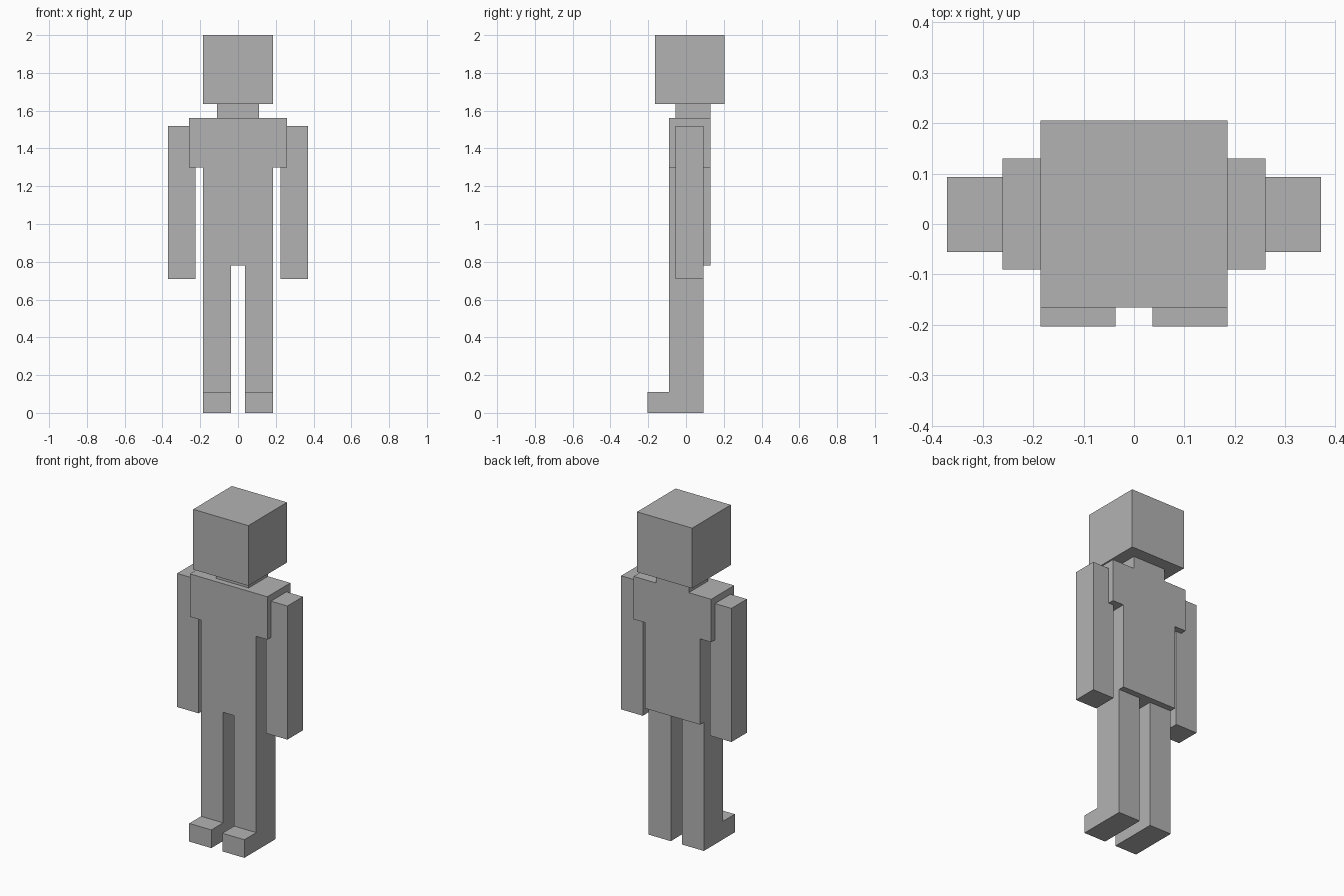
import bpy
import bmesh

if "Cube" in bpy.data.objects:
    bpy.data.objects.remove(bpy.data.objects["Cube"], do_unlink=True)

GREY = (0.45, 0.45, 0.45, 1.0)
grey = bpy.data.materials.new("plain grey")
grey.use_nodes = True
grey.diffuse_color = GREY
grey.node_tree.nodes["Principled BSDF"].inputs["Base Color"].default_value = GREY


def extrude_profile(name, points, offset):
    """Extrude a flat outline along the offset into a closed solid."""
    bm = bmesh.new()
    face = bm.faces.new([bm.verts.new(p) for p in points])
    result = bmesh.ops.extrude_face_region(bm, geom=[face], use_keep_orig=True)
    moved = [v for v in result["geom"] if isinstance(v, bmesh.types.BMVert)]
    bmesh.ops.translate(bm, vec=offset, verts=moved)
    bmesh.ops.recalc_face_normals(bm, faces=bm.faces)
    mesh = bpy.data.meshes.new(name)
    bm.to_mesh(mesh)
    bm.free()
    mesh.materials.append(grey)
    obj = bpy.data.objects.new(name, mesh)
    bpy.context.collection.objects.link(obj)
    return obj


def box(name, x, y, z):
    """Box from (low, high) ranges on each axis."""
    outline = [(x[0], y[0], z[0]), (x[1], y[0], z[0]),
               (x[1], y[1], z[0]), (x[0], y[1], z[0])]
    return extrude_profile(name, outline, (0, 0, z[1] - z[0]))


# Head and neck
box("head", (-0.185, 0.185), (-0.165, 0.205), (1.635, 2.0))
box("neck", (-0.11, 0.11), (-0.055, 0.13), (1.56, 1.635))

# Torso with wider shoulders, as one T-shaped outline
half = [(0.185, 0.78), (0.185, 1.3), (0.26, 1.3), (0.26, 1.56)]
outline = half + [(-x, z) for x, z in reversed(half)]
extrude_profile("torso", [(x, -0.09, z) for x, z in outline], (0, 0.22, 0))

# Arms, and legs with feet as an L-shaped side outline
leg_side = [(0.093, 0), (0.093, 0.78), (-0.09, 0.78),
            (-0.09, 0.11), (-0.203, 0.11), (-0.203, 0)]
for side, s in (("left", 1), ("right", -1)):
    box(side + "_arm", sorted((s * 0.225, s * 0.37)), (-0.055, 0.093), (0.71, 1.52))
    extrude_profile(side + "_leg", [(s * 0.037, y, z) for y, z in leg_side],
                    (s * 0.148, 0, 0))
